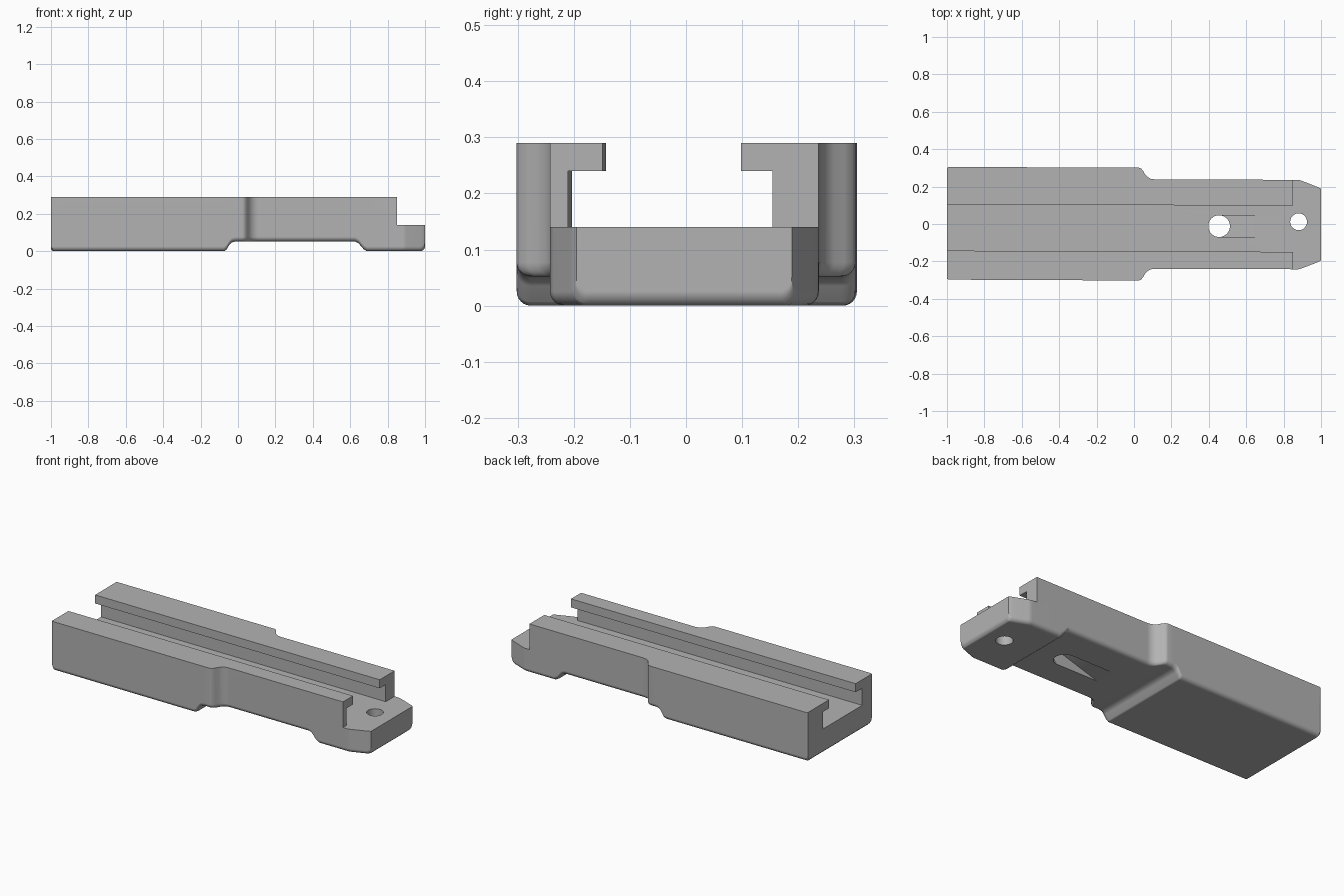
import bpy, bmesh, math

cube = bpy.data.objects.get("Cube")
if cube:
    bpy.data.objects.remove(cube, do_unlink=True)

FLOOR, LIP, TOP, RADIUS = 0.14, 0.24, 0.29, 0.025

grey = bpy.data.materials.new("plain grey")
grey.use_nodes = True
colour = (0.45, 0.45, 0.45, 1)
grey.diffuse_color = colour
grey.node_tree.nodes["Principled BSDF"].inputs["Base Color"].default_value = colour

# Half width and underside height along the length
WIDTH = [(-1, 0.296), (-0.992, 0.301), (0.025, 0.302), (0.038, 0.297), (0.05, 0.282),
         (0.06, 0.264), (0.073, 0.251), (0.09, 0.242), (0.11, 0.239), (0.88, 0.239),
         (0.9, 0.233), (0.985, 0.2), (1, 0.192)]
UNDER = [(-1, 0.01), (-0.99, 0), (-0.075, 0), (-0.063, 0.007), (-0.045, 0.035),
         (-0.033, 0.047), (-0.012, 0.052), (0.625, 0.052), (0.643, 0.044), (0.672, 0.01),
         (0.69, 0), (0.975, 0), (0.988, 0.004), (0.996, 0.012), (1, 0.025)]


def sample(table, x):
    for (x0, v0), (x1, v1) in zip(table, table[1:]):
        if x <= x1:
            return v0 + (v1 - v0) * (x - x0) / (x1 - x0)
    return table[-1][1]


def new_object(name, bm):
    bmesh.ops.recalc_face_normals(bm, faces=bm.faces[:])
    mesh = bpy.data.meshes.new(name)
    bm.to_mesh(mesh)
    bm.free()
    obj = bpy.data.objects.new(name, mesh)
    bpy.context.collection.objects.link(obj)
    mesh.materials.append(grey)
    return obj


def loft(name, rings):
    bm = bmesh.new()
    loops = [[bm.verts.new(p) for p in ring] for ring in rings]
    for a, b in zip(loops, loops[1:]):
        for i in range(len(a)):
            j = (i + 1) % len(a)
            bm.faces.new((a[i], a[j], b[j], b[i]))
    bm.faces.new(loops[0])
    bm.faces.new(loops[-1])
    return new_object(name, bm)


def section(x):
    """Cross-section with rounded lower edges."""
    w, z = sample(WIDTH, x), sample(UNDER, x)
    arc = [math.radians(90 * i / 6) for i in range(7)]
    half = [(w - RADIUS + RADIUS * math.sin(a), z + RADIUS - RADIUS * math.cos(a)) for a in arc]
    half.append((w, TOP))
    return [(x, y, h) for y, h in half] + [(x, -y, h) for y, h in reversed(half)]


# Main body
stations = sorted({x for x, _ in WIDTH + UNDER})
body = loft("rail_body", [section(x) for x in stations])


def cut(cutter):
    cutter.hide_render = True
    mod = body.modifiers.new(cutter.name, 'BOOLEAN')
    mod.operation, mod.solver, mod.object = 'DIFFERENCE', 'EXACT', cutter
    cutters.append(cutter)


def prism_x(name, outline, x0, x1):
    return loft(name, [[(x, y, z) for y, z in outline] for x in (x0, x1)])


def prism_y(name, outline, y0, y1):
    return loft(name, [[(x, y, z) for x, z in outline] for y in (y0, y1)])


def round_cutter(name, x, y, radius):
    ring = [(x + radius * math.cos(i * math.tau / 40), y + radius * math.sin(i * math.tau / 40))
            for i in range(40)]
    return loft(name, [[(px, py, z) for px, py in ring] for z in (-0.1, 0.4)])


cutters = []
# Stepped end pad
cut(prism_y("end_step_cutter", [(0.85, FLOOR), (1.2, FLOOR), (1.2, 0.4), (0.85, 0.4)], -0.5, 0.5))
# Undercut channel along the top
cut(prism_x("channel_cutter", [(-0.207, FLOOR), (0.157, FLOOR), (0.157, LIP), (0.101, LIP),
                               (0.101, 0.4), (-0.146, 0.4), (-0.146, LIP), (-0.207, LIP)], -1.2, 0.9))
# Holes and the two ramps running into the larger one
cut(round_cutter("screw_hole_cutter", 0.88, 0.015, 0.045))
cut(round_cutter("passage_cutter", 0.455, -0.01, 0.058))
cut(prism_y("lower_ramp_cutter", [(0.16, 0.042), (0.455, 0.135), (0.455, 0.042)], -0.068, 0.048))
cut(prism_y("upper_ramp_cutter", [(0.455, 0.06), (0.455, 0.15), (0.694, 0.15)], -0.068, 0.048))

# Bake the cuts and remove the cutters
bpy.context.view_layer.update()
baked = bpy.data.meshes.new_from_object(body.evaluated_get(bpy.context.evaluated_depsgraph_get()))
body.modifiers.clear()
body.data = baked
for cutter in cutters:
    bpy.data.objects.remove(cutter, do_unlink=True)

# Slight skew of the whole body
for v in body.data.vertices:
    v.co.y -= 0.0035 * v.co.x

# Smooth fillets with crisp edges
bpy.context.view_layer.objects.active = body
body.select_set(True)
bpy.ops.object.shade_smooth_by_angle(angle=math.radians(32))
weighted = body.modifiers.new("weighted_normals", 'WEIGHTED_NORMAL')
weighted.keep_sharp = True
